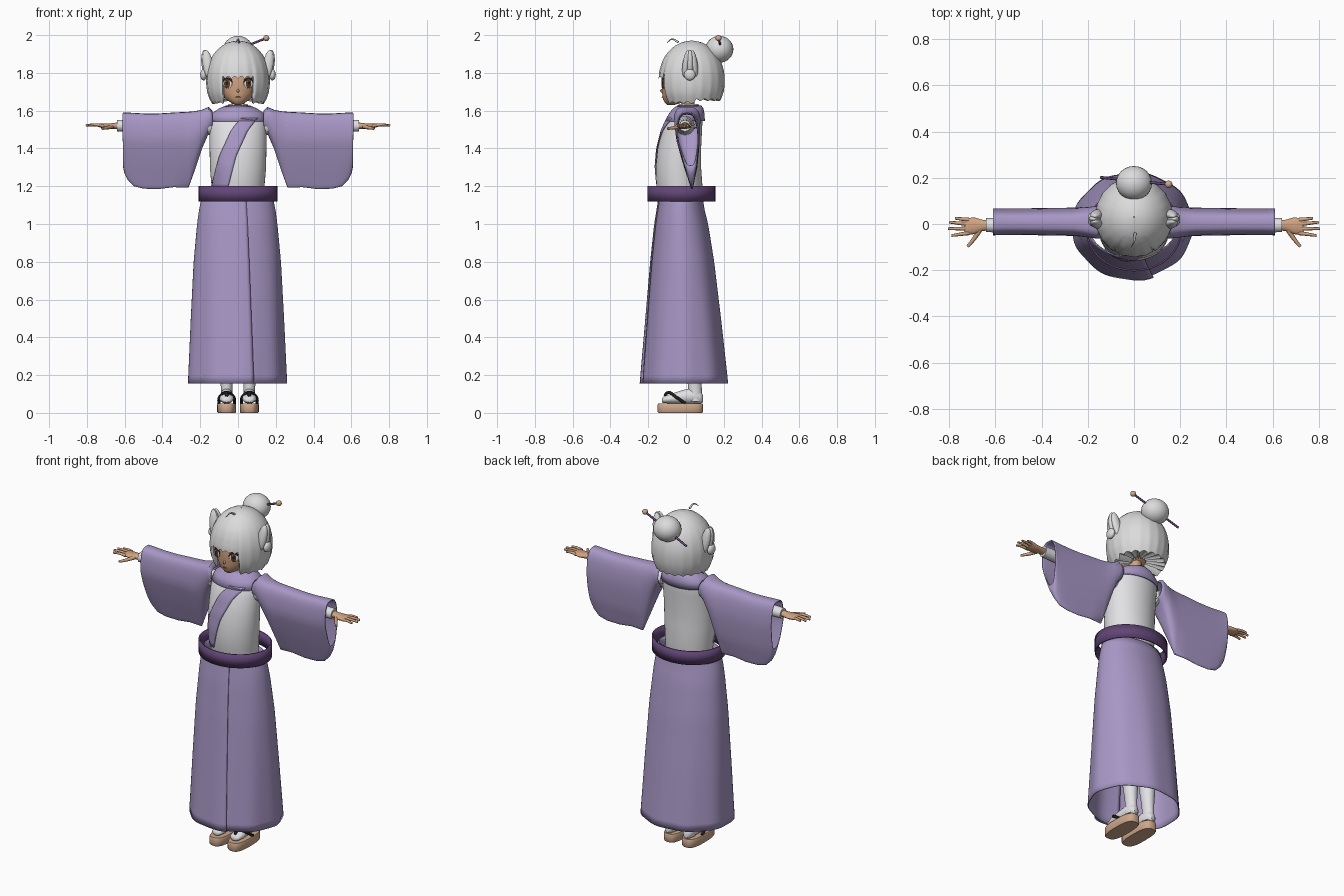
import bpy
import bmesh
from math import sin, cos, pi, sqrt, copysign
from mathutils import Vector

if "Cube" in bpy.data.objects:
    bpy.data.objects.remove(bpy.data.objects["Cube"])


def material(name, *rgb):
    m = bpy.data.materials.new(name)
    m.use_nodes = True
    m.diffuse_color = (*rgb, 1)
    m.node_tree.nodes["Principled BSDF"].inputs["Base Color"].default_value = (*rgb, 1)
    return m


lilac = material("lilac cloth", .39, .31, .56)
plum = material("plum belt", .12, .06, .18)
white = material("white cloth", .76, .75, .77)
silver = material("silver hair", .71, .71, .71)
skin = material("skin", .64, .37, .22)
wood = material("pale wood", .62, .39, .26)
black = material("black", .015, .012, .012)
brown = material("eye brown", .13, .045, .015)
mouth_red = material("lip", .35, .12, .08)


def finish(obj, mat, thick=0, angle=50):
    obj.data.materials.append(mat)
    bpy.ops.object.select_all(action='DESELECT')
    obj.select_set(True)
    bpy.context.view_layer.objects.active = obj
    bpy.ops.object.shade_smooth_by_angle(angle=angle * pi / 180)
    if thick:
        mod = obj.modifiers.new("thickness", 'SOLIDIFY')
        mod.thickness = thick
    return obj


def grid(name, rows, mat, closed=True, caps=False, thick=0):
    """Skin rows of points into a sheet or a tube."""
    bm = bmesh.new()
    vs = [[bm.verts.new(p) for p in row] for row in rows]
    n = len(rows[0])
    for a, b in zip(vs, vs[1:]):
        for j in range(n if closed else n - 1):
            k = (j + 1) % n
            bm.faces.new((a[j], a[k], b[k], b[j]))
    if caps:
        bm.faces.new(vs[0])
        bm.faces.new(vs[-1])
    bmesh.ops.recalc_face_normals(bm, faces=bm.faces)
    me = bpy.data.meshes.new(name)
    bm.to_mesh(me)
    bm.free()
    obj = bpy.data.objects.new(name, me)
    bpy.context.collection.objects.link(obj)
    return finish(obj, mat, thick)


def loft(name, rings, mat, axis='z', n=32, power=1, caps=True, thick=0):
    """Rings are (position on axis, centre a, centre b, radius a, radius b)."""
    def place(t, a, b):
        return {'x': (t, a, b), 'y': (a, t, b), 'z': (a, b, t)}[axis]

    def bend(v):
        return copysign(abs(v) ** power, v)
    rows = [[place(t, ca + ra * bend(sin(2 * pi * i / n)), cb + rb * bend(cos(2 * pi * i / n)))
             for i in range(n)] for t, ca, cb, ra, rb in rings]
    return grid(name, rows, mat, True, caps, thick)


def interp(table, t):
    """Linear lookup in rows sorted by their first value."""
    if t <= table[0][0]:
        return table[0][1:]
    for a, b in zip(table, table[1:]):
        if t <= b[0]:
            f = (t - a[0]) / (b[0] - a[0])
            return [p + (q - p) * f for p, q in zip(a[1:], b[1:])]
    return table[-1][1:]


def ball(name, loc, scale, mat, rot=(0, 0, 0)):
    bpy.ops.mesh.primitive_uv_sphere_add(segments=24, ring_count=14, location=loc, rotation=rot)
    obj = bpy.context.object
    obj.name, obj.scale = name, scale
    return finish(obj, mat)


def tube(name, pts, radius, mat, tip=1):
    cu = bpy.data.curves.new(name, 'CURVE')
    cu.dimensions, cu.bevel_depth, cu.bevel_resolution = '3D', radius, 2
    cu.use_fill_caps, cu.resolution_u = True, 6
    sp = cu.splines.new('BEZIER')
    sp.bezier_points.add(len(pts) - 1)
    for i, (bp, p) in enumerate(zip(sp.bezier_points, pts)):
        bp.co = p
        bp.handle_left_type = bp.handle_right_type = 'AUTO'
        bp.radius = 1 + (tip - 1) * i / (len(pts) - 1)
    obj = bpy.data.objects.new(name, cu)
    bpy.context.collection.objects.link(obj)
    bpy.ops.object.select_all(action='DESELECT')
    obj.select_set(True)
    bpy.context.view_layer.objects.active = obj
    bpy.ops.object.convert(target='MESH')
    return finish(bpy.context.object, mat)


# Torso, belt and neck
torso = [(1.13, 0, -.03, .135, .11), (1.2, 0, -.035, .14, .122), (1.3, 0, -.04, .149, .12),
         (1.4, 0, -.035, .15, .115), (1.5, 0, -.02, .15, .105), (1.56, 0, -.004, .147, .092),
         (1.595, 0, .005, .125, .078), (1.615, 0, .01, .06, .05)]
loft("robe_top", torso, white, n=48)
loft("belt", [(z, 0, -.025, .208, .18) for z in (1.12, 1.2)], plum, n=64, caps=False, thick=.008)
loft("neck", [(1.58, 0, .02, .042, .042), (1.62, 0, .012, .035, .035), (1.7, 0, .005, .036, .038)], skin)
loft("under_collar", [(1.6, 0, .005, .07, .065), (1.635, 0, .015, .05, .052)], white,
     caps=False, thick=.005)

# Collar yoke and the crossing lapel that follows the chest
loft("collar", [(1.545, 0, -.006, .153, .106), (1.585, 0, .004, .14, .094), (1.612, 0, .012, .1, .08),
                (1.628, 0, .018, .06, .062)], lilac, n=48, caps=False, thick=.006)


def chest(x, z):
    _, cy, rx, ry = interp(torso, z)
    return (x, cy - ry * sqrt(max(.02, 1 - (x / rx) ** 2)) - .008, z)


path = [(1.19, -.1), (1.36, -.055), (1.5, .01), (1.56, .06)]
rows = []
for i in range(17):
    z = 1.19 + .37 * i / 16
    mid = interp(path, z)[0]
    rows.append([chest(mid + .09 * (j / 6 - .5), z) for j in range(7)])
grid("lapel", rows, lilac, closed=False, thick=.006)

# Wrapped skirt: one sheet that overlaps itself at the front
skirt = [(.155, -.005, .268, .237), (.5, -.01, .252, .203), (.8, -.016, .236, .172),
         (1, -.022, .217, .145), (1.08, -.026, .206, .128), (1.15, -.026, .19, .118)]
rows = []
for i in range(25):
    z = .155 + .995 * i / 24
    cy, rx, ry = interp(skirt, z)
    low = 1 - i / 24
    row = []
    for j in range(97):
        a = -.3 + (2 * pi + .52 + .1 * low) * j / 96
        grow = .96 + .05 * min(1, max(0, (a - pi) / 2)) + .012 * low * sin(9 * a)
        row.append((rx * grow * sin(a), cy - ry * grow * cos(a), z))
    rows.append(row)
grid("skirt", rows, lilac, closed=False, thick=.005)

# Sleeve outline: distance out, top height, bottom height
sleeve = [(.135, 1.6, 1.5), (.155, 1.62, 1.48), (.19, 1.605, 1.4), (.23, 1.597, 1.28), (.262, 1.594, 1.192),
          (.34, 1.59, 1.195), (.42, 1.585, 1.185), (.5, 1.585, 1.187), (.55, 1.588, 1.2),
          (.585, 1.59, 1.235), (.602, 1.59, 1.27), (.61, 1.59, 1.31)]
taper = [(1.185, .032, .012), (1.3, .025, .04), (1.45, .01, .066), (1.62, .004, .076)]

for s, side in ((1, "left"), (-1, "right")):
    # Hanging sleeve with a teardrop section, open at the cuff
    rows = []
    for x, top, bottom in sleeve:
        row = []
        for i in range(40):
            a = 2 * pi * i / 40
            z = (top + bottom) / 2 + (top - bottom) / 2 * cos(a)
            cy, w = interp(taper, z)
            row.append((s * x, cy + w * (1 - .2 * x) * copysign(abs(sin(a)) ** .6, sin(a)), z))
        rows.append(row)
    grid(side + "_sleeve", rows, lilac, thick=.006)

    # Arm and hand
    loft(side + "_undersleeve", [(s * x, -.005, 1.52, r, r) for x, r in ((.14, .05), (.4, .038), (.64, .03))],
         white, 'x', 20)
    loft(side + "_palm", [(s * .62, -.005, 1.52, .022, .02), (s * .655, -.006, 1.519, .024, .016),
                          (s * .69, -.008, 1.517, .036, .014), (s * .725, -.01, 1.52, .036, .011),
                          (s * .735, -.01, 1.52, .03, .007)], skin, 'x', 16)
    for i, (tip_x, tip_y) in enumerate([(.775, .025), (.8, .008), (.806, -.02), (.79, -.05)]):
        base = Vector((s * .715, .018 - .019 * i, 1.52))
        tip = Vector((s * tip_x, tip_y, 1.522))
        tube(f"{side}_finger_{i + 1}", [base, base.lerp(tip, .5) + Vector((0, 0, .004)), tip], .0095, skin, .6)
    tube(side + "_thumb", [(s * .665, -.02, 1.517), (s * .69, -.06, 1.51), (s * .72, -.098, 1.505)],
         .012, skin, .55)

    # Leg, sock and sandal
    x = s * .06
    loft(side + "_leg", [(.26, x, .04, .036, .038), (.5, x, .03, .05, .05), (1.1, x, 0, .06, .07)], skin, n=20)
    loft(side + "_sock", [(.06, x, .05, .03, .036), (.12, x, .048, .03, .036), (.17, x, .045, .033, .037),
                          (.26, x, .04, .042, .045), (.285, x, .04, .044, .047)], white, n=24)
    loft(side + "_foot", [(-.128, x, .066, .012, .01), (-.118, x, .07, .03, .018), (-.08, x, .075, .038, .025),
                          (-.02, x, .084, .035, .036), (.03, x, .09, .032, .042), (.075, x, .082, .029, .034),
                          (.09, x, .075, .014, .018)], white, 'y', 20)
    loft(side + "_sandal", [(0, x, -.03, .046, .116), (.006, x, -.03, .05, .12), (.044, x, -.03, .05, .12),
                            (.05, x, -.03, .047, .117)], wood, n=40, power=.7)
    for t in (1, -1):
        tube(side + "_strap", [(x + t * .042, -.005, .05), (x + t * .037, -.055, .085),
                               (x, -.1, .106), (x, -.112, .085)], .008, black)

    # Layered eye
    for part, mat, dx, dz, w, h, out in (
            ("lash", black, 0, .006, .029, .028, 0), ("white", white, 0, -.001, .026, .024, .0015),
            ("iris", brown, -.001, 0, .018, .024, .003), ("pupil", black, -.001, .004, .009, .013, .0045),
            ("glint", white, -.006, .012, .004, .005, .007)):
        ball(f"{side}_eye_{part}", (s * (.055 + out * .4) + dx, -.117 - out, 1.743 + dz),
             (w, .0045, h), mat, (0, 0, s * .45))

    # Gathered hair loop above the ear
    for j in (-1, 0, 1):
        ball(side + "_hair_loop", (s * (.166 - .006 * abs(j)), .022 + .021 * j, 1.845),
             (.027, .019, .077), silver, (.13 * j, s * .15, 0))
    ball(side + "_hair_loop_end", (s * .182, .02, 1.79), (.018, .03, .03), silver)

# Head
loft("head", [(1.63, 0, -.08, .014, .018), (1.64, 0, -.07, .034, .04), (1.66, 0, -.052, .064, .07),
              (1.69, 0, -.032, .09, .094), (1.73, 0, -.018, .11, .111), (1.8, 0, 0, .13, .13),
              (1.88, 0, .015, .115, .115), (1.93, 0, .02, .06, .06)], skin, n=40)
ball("nose", (0, -.128, 1.705), (.007, .009, .009), skin)
ball("mouth", (0, -.125, 1.672), (.014, .004, .0025), mouth_red)

# Bob haircut: columns end at the fringe, the side locks or the nape
dome = [(1.63, .135), (1.66, .153), (1.7, .167), (1.75, .172), (1.8, .17), (1.85, .157), (1.89, .138),
        (1.92, .114), (1.945, .085), (1.96, .055), (1.968, .028), (1.971, .002)]
columns = []
for i in range(120):
    a = 2 * pi * i / 120
    front = min(a, 2 * pi - a)
    fringe = front < .53
    jag = .012 * abs(sin(a * (15 if fringe else 10)))
    end = 1.77 + jag if fringe else (1.635 + jag if front < 1.7 else 1.65 + jag)
    column = []
    for k in range(19):
        f = sin(k / 18 * pi / 2) if k < 18 else 1
        z = end + (1.971 - end) * f
        r = interp(dome, z)[0] * (1 - .018 * abs(sin(a * 10)) * (1 - f))
        column.append((r * sin(a) * .985, .03 - r * cos(a) * 1.02, z))
    inner = .95 if front < 1.2 else .3
    x, y, z = column[0]
    column.insert(0, (x * inner, .03 + (y - .03) * inner, z + .02))
    columns.append(column)
grid("hair", list(zip(*columns)), silver)
tube("stray_lock", [(.005, -.04, 1.962), (0, -.075, 1.978), (-.012, -.1, 1.96)], .006, silver, .3)

# Top bun and hairpin
ball("hair_bun", (0, .177, 1.925), (.078, .074, .071), silver)
tube("hairpin", [(.15, .172, 1.984), (0, .187, 1.925), (-.145, .202, 1.868)], .006, plum)
ball("hairpin_bead", (.15, .172, 1.984), (.016, .016, .016), wood)
